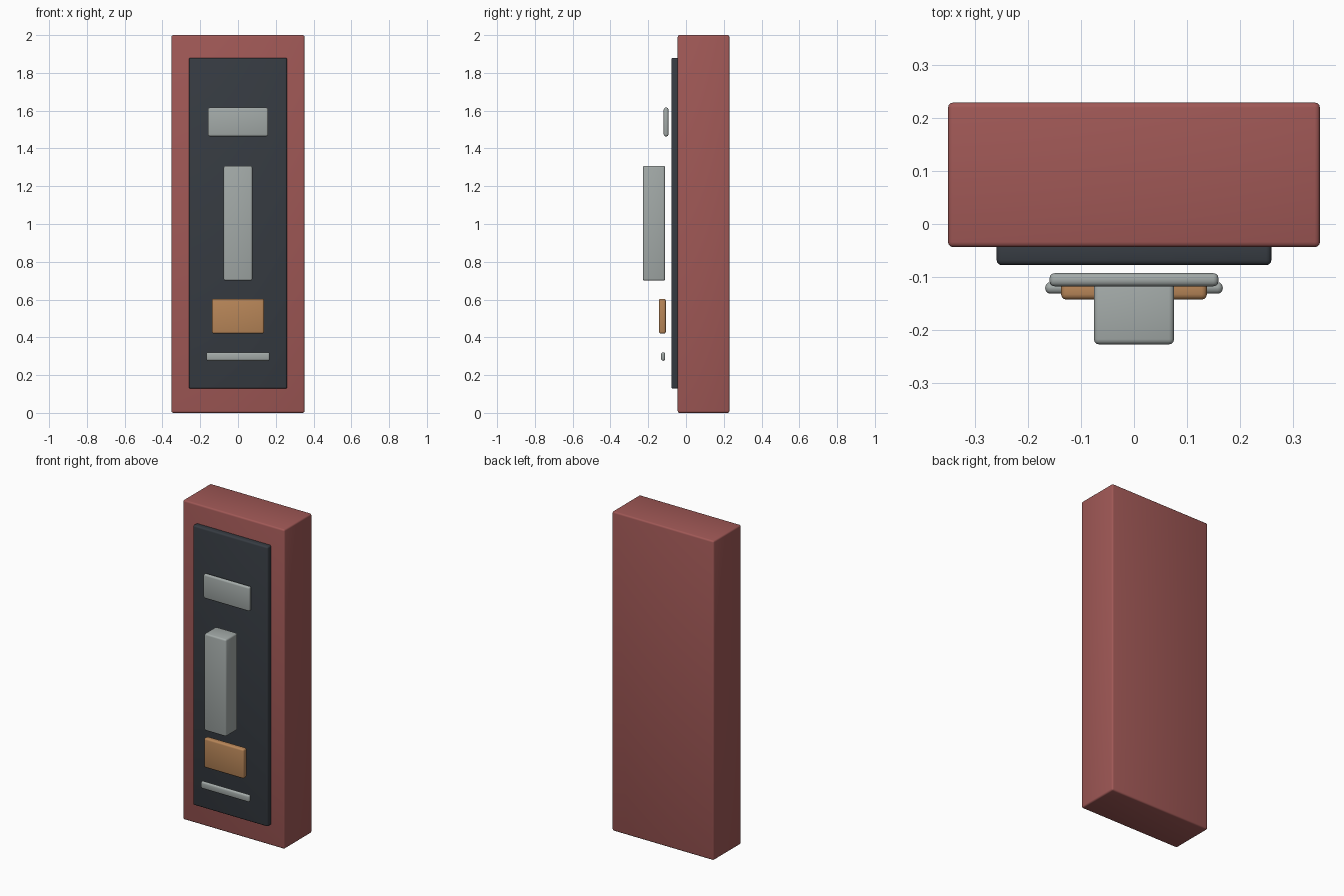
import bpy

if "Cube" in bpy.data.objects:
    bpy.data.objects.remove(bpy.data.objects["Cube"])


def material(name, rgb):
    mat = bpy.data.materials.new(name)
    mat.diffuse_color = (*rgb, 1.0)
    mat.use_nodes = True
    mat.node_tree.nodes["Principled BSDF"].inputs["Base Color"].default_value = mat.diffuse_color
    return mat


brick_red = material("brick red", (0.352, 0.098, 0.093))
charcoal = material("charcoal", (0.037, 0.044, 0.054))
light_grey = material("light grey", (0.366, 0.402, 0.392))
copper = material("copper", (0.479, 0.238, 0.098))


def rounded_box(name, mat, half_width, y, z, bevel=0.01):
    """Box centred on x with softened edges; y and z are (low, high)."""
    bpy.ops.mesh.primitive_cube_add(
        size=1, location=(0, (y[0] + y[1]) / 2, (z[0] + z[1]) / 2))
    obj = bpy.context.object
    obj.name = name
    obj.scale = (2 * half_width, y[1] - y[0], z[1] - z[0])
    bpy.ops.object.transform_apply(location=False, rotation=False, scale=True)
    obj.data.materials.append(mat)
    mod = obj.modifiers.new("soft edges", 'BEVEL')
    mod.width = bevel
    mod.segments = 3
    bpy.ops.object.modifier_apply(modifier=mod.name)
    bpy.ops.object.shade_smooth_by_angle()
    return obj


# Cabinet and dark front panel
rounded_box("cabinet_body", brick_red, 0.352, (-0.044, 0.23), (0, 2))
rounded_box("front_panel", charcoal, 0.26, (-0.078, -0.034), (0.128, 1.88))

# Fittings floating in front of the panel, top to bottom
rounded_box("display_plate", light_grey, 0.16, (-0.118, -0.093), (1.464, 1.616))
rounded_box("centre_block", light_grey, 0.076, (-0.228, -0.111), (0.70, 1.308))
rounded_box("copper_plate", copper, 0.138, (-0.143, -0.107), (0.42, 0.604))
rounded_box("bottom_slot", light_grey, 0.168, (-0.132, -0.110), (0.276, 0.32))
